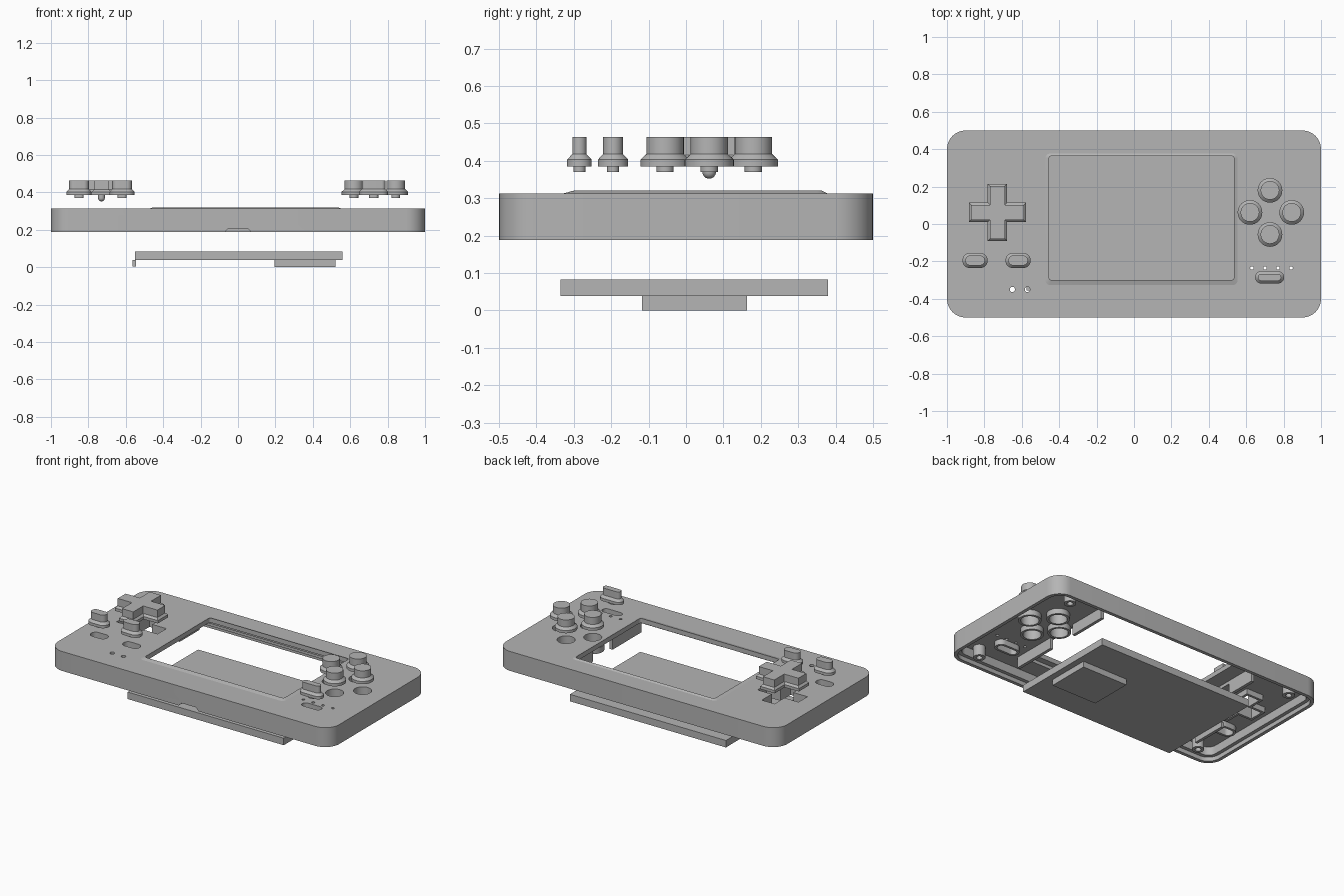
import bpy, bmesh, math

if "Cube" in bpy.data.objects:
    bpy.data.objects.remove(bpy.data.objects["Cube"], do_unlink=True)

grey = bpy.data.materials.new("plain grey")
grey.use_nodes = True
grey.diffuse_color = (0.46, 0.46, 0.46, 1)
grey.node_tree.nodes["Principled BSDF"].inputs["Base Color"].default_value = grey.diffuse_color


# Outlines: rounded rectangle (also circles and capsules), circle, cross
def rounded(cx, cy, w, h, r, n=8):
    pts = []
    for k, (sx, sy) in enumerate(((1, 1), (-1, 1), (-1, -1), (1, -1))):
        for i in range(n + 1):
            a = math.pi / 2 * (k + i / n)
            pts.append((cx + sx * (w / 2 - r) + r * math.cos(a),
                        cy + sy * (h / 2 - r) + r * math.sin(a)))
    return pts


def circle(cx, cy, r):
    return rounded(cx, cy, 2 * r, 2 * r, r)


def capsule(cx, cy, w, h):
    return rounded(cx, cy, w, h, h / 2)


def cross(cx, cy, reach, arm):
    quarter = [(reach, -arm), (reach, arm), (arm, arm)]
    pts = []
    for k in range(4):
        c, s = round(math.cos(k * math.pi / 2)), round(math.sin(k * math.pi / 2))
        pts += [(cx + c * x - s * y, cy + s * x + c * y) for x, y in quarter]
    return pts


def rect(x0, x1, y0, y1):
    return [(x0, y0), (x1, y0), (x1, y1), (x0, y1)]


# Skin a stack of (outline, height) sections into a solid, or a ring when looped
def skin(bm, sections, loop=False):
    rows = [[bm.verts.new((x, y, z)) for x, y in pts] for pts, z in sections]
    pairs = list(zip(rows, rows[1:]))
    if loop:
        pairs.append((rows[-1], rows[0]))
    else:
        bm.faces.new(rows[0][::-1])
        bm.faces.new(rows[-1])
    n = len(rows[0])
    for a, b in pairs:
        for i in range(n):
            j = (i + 1) % n
            bm.faces.new((a[i], a[j], b[j], b[i]))


def part(name, *solids, loop=False):
    bm = bmesh.new()
    for sections in solids:
        skin(bm, sections, loop)
    bmesh.ops.remove_doubles(bm, verts=bm.verts, dist=1e-5)
    bmesh.ops.recalc_face_normals(bm, faces=bm.faces)
    me = bpy.data.meshes.new(name)
    bm.to_mesh(me)
    bm.free()
    me.materials.append(grey)
    ob = bpy.data.objects.new(name, me)
    bpy.context.collection.objects.link(ob)
    return ob


def prism(outline, z0, z1):
    return [(outline, z0), (outline, z1)]


def tube(outer, inner, z0, z1):
    return [(outer, z0), (outer, z1), (inner, z1), (inner, z0)]


def activate(ob):
    bpy.ops.object.select_all(action='DESELECT')
    ob.select_set(True)
    bpy.context.view_layer.objects.active = ob


def cut(ob, *solids):
    tool = part("cutter", *solids)
    tool.hide_render = True
    mod = ob.modifiers.new("cut", 'BOOLEAN')
    mod.operation, mod.solver, mod.object = 'DIFFERENCE', 'EXACT', tool
    activate(ob)
    bpy.ops.object.modifier_apply(modifier=mod.name)
    bpy.data.objects.remove(tool, do_unlink=True)


# Layout
DPAD = (-0.73, 0.062)
ROUND = {"right": (0.843, 0.062), "left": (0.62, 0.062),
         "top": (0.727, 0.18), "bottom": (0.727, -0.056)}
PILLS = {"outer": (-0.85, -0.195, 0.105, 0.053), "inner": (-0.62, -0.195, 0.105, 0.053),
         "lower": (0.725, -0.285, 0.125, 0.038)}
TOP, BOTTOM, CEILING = 0.313, 0.188, 0.27


def edge(inset):
    return rounded(0, 0, 2 - 2 * inset, 1 - 2 * inset, 0.1 - inset)


# Hollow front shell with a stepped lip
shell = part("front_shell", [(edge(0.045), CEILING), (edge(0.045), 0.215), (edge(0.022), 0.215),
                             (edge(0.022), BOTTOM), (edge(0), BOTTOM), (edge(0), TOP)])

# Display pocket from below, then all the openings in the face
cut(shell, prism(rect(-0.555, 0.565, -0.34, 0.385), 0.23, 0.29))
window = rounded(0.04, 0.032, 0.99, 0.664, 0.015)
cut(shell, prism(window, 0.1, 0.5),
    prism(cross(*DPAD, 0.146, 0.045), 0.1, 0.5),
    *[prism(circle(*c, 0.053), 0.1, 0.5) for c in ROUND.values()],
    *[prism(capsule(x, y, w + 0.01, h + 0.01), 0.1, 0.5) for x, y, w, h in PILLS.values()],
    *[prism(circle(0.63 + 0.07 * i, -0.235, 0.009), 0.1, 0.5) for i in range(4)],
    *[prism(circle(x, -0.35, 0.014), 0.1, 0.5) for x in (-0.65, -0.57)])

# Thumb notch in the front wall
cut(shell, [(rect(-0.08, 0.08, -0.6, -0.44), 0.18), (rect(-0.05, 0.05, -0.6, -0.44), 0.208)])

# Raised rim round the window
part("window_rim", [(rounded(0.04, 0.024, 1.035, 0.71, 0.03), TOP - 0.001),
                    (window, 0.32), (window, TOP - 0.001)], loop=True)

# Guide collars, screw posts and corner ribs inside the shell
ROOF = CEILING + 0.002
part("round_button_collars", *[tube(circle(*c, 0.068), circle(*c, 0.053), 0.235, ROOF)
                               for c in ROUND.values()], loop=True)
part("direction_pad_collar", tube(cross(*DPAD, 0.162, 0.061), cross(*DPAD, 0.146, 0.045),
                                  0.235, ROOF), loop=True)
part("pill_button_collars", *[tube(capsule(x, y, w + 0.04, h + 0.04),
                                   capsule(x, y, w + 0.01, h + 0.01), 0.235, ROOF)
                              for x, y, w, h in PILLS.values()], loop=True)
part("screw_posts", *[tube(circle(sx * 0.83, sy * 0.41, 0.036), circle(sx * 0.83, sy * 0.41, 0.018),
                           0.2, ROOF) for sx in (-1, 1) for sy in (-1, 1)], loop=True)
part("corner_ribs",
     prism(rect(0.565, 0.585, 0.14, 0.4), 0.2, ROOF),
     prism(rect(0.565, 0.585, -0.355, -0.06), 0.2, ROOF),
     prism(rect(-0.575, -0.555, 0.2, 0.4), 0.2, ROOF),
     prism(rect(-0.575, -0.555, -0.355, -0.25), 0.2, ROOF))


# Buttons: stem, flange, taper and cap floating above the face
def button(name, stem, flange, cap):
    return part(name, [(stem, 0.37), (stem, 0.385), (flange, 0.385), (flange, 0.403),
                       (cap, 0.418), (cap, 0.463)])


for side, c in ROUND.items():
    button(side + "_round_button", circle(*c, 0.023), circle(*c, 0.066), circle(*c, 0.05))
for side, (x, y, w, h) in PILLS.items():
    button(side + "_pill_button", capsule(x, y, 0.05, 0.032),
           capsule(x, y, w + 0.03, h + 0.028), capsule(x, y, w, h))

# Direction pad with its round-ended pivot pin
part("direction_pad", [(cross(*DPAD, 0.153, 0.052), 0.385), (cross(*DPAD, 0.153, 0.052), 0.403),
                       (cross(*DPAD, 0.141, 0.04), 0.415), (cross(*DPAD, 0.141, 0.04), 0.463)])
R = 0.018
dome = [(circle(*DPAD, R * math.sin(a)), 0.352 + R - R * math.cos(a))
        for a in [math.pi / 2 * i / 6 for i in range(1, 7)]]
part("pivot_pin", dome + [(circle(*DPAD, R), 0.387)])

# Display module hanging below the shell
part("display_panel", prism(rect(-0.55, 0.56, -0.335, 0.38), 0.038, 0.083))
part("display_connector", prism(rect(0.195, 0.52, -0.118, 0.163), 0, 0.038))
part("display_cable", prism(rect(-0.565, -0.546, -0.1, 0.14), 0.004, 0.039))

# Smooth the curved walls, keep the edges crisp
for ob in list(bpy.context.collection.objects):
    if ob.type == 'MESH':
        activate(ob)
        bpy.ops.object.shade_smooth_by_angle(angle=math.radians(25))
